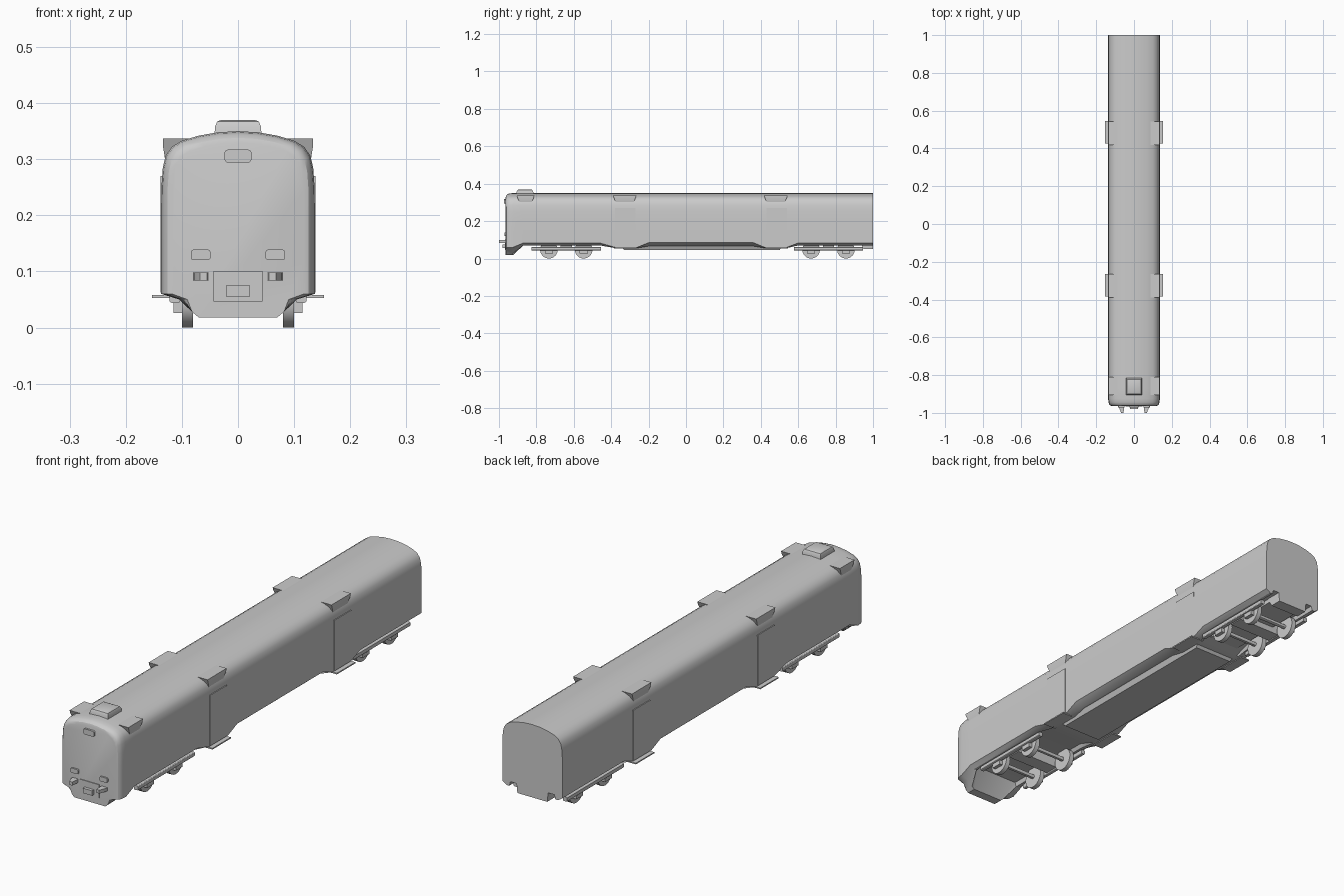
import bpy, bmesh, math
from mathutils import Matrix

if "Cube" in bpy.data.objects:
    bpy.data.objects.remove(bpy.data.objects["Cube"])

grey = bpy.data.materials.new("plain_grey")
grey.diffuse_color = (0.6, 0.6, 0.6, 1)
grey.use_nodes = True
grey.node_tree.nodes["Principled BSDF"].inputs["Base Color"].default_value = grey.diffuse_color


def finish(name, bm, angle=30):
    bmesh.ops.recalc_face_normals(bm, faces=bm.faces)
    me = bpy.data.meshes.new(name)
    bm.to_mesh(me)
    bm.free()
    ob = bpy.data.objects.new(name, me)
    bpy.context.collection.objects.link(ob)
    me.materials.append(grey)
    bpy.ops.object.select_all(action='DESELECT')
    ob.select_set(True)
    bpy.context.view_layer.objects.active = ob
    bpy.ops.object.shade_smooth_by_angle(angle=math.radians(angle))
    return ob


def loft(name, rings, angle=30):
    """Skin a list of closed rings and cap both ends."""
    bm = bmesh.new()
    vs = [[bm.verts.new(p) for p in r] for r in rings]
    n = len(rings[0])
    for a, b in zip(vs, vs[1:]):
        for i in range(n):
            j = (i + 1) % n
            bm.faces.new((a[i], a[j], b[j], b[i]))
    bm.faces.new(vs[0])
    bm.faces.new(vs[-1])
    return finish(name, bm, angle)


def box(name, x, y, z, bevel=0, axis=None):
    """Box from ranges; optionally round the edges running along one axis."""
    bm = bmesh.new()
    bmesh.ops.create_cube(bm, size=1)
    for v in bm.verts:
        v.co = [(r[0] + r[1]) / 2 + c * (r[1] - r[0]) for r, c in zip((x, y, z), v.co)]
    if bevel:
        ed = [e for e in bm.edges if axis is None or
              abs((e.verts[0].co - e.verts[1].co).normalized()[axis]) > 0.9]
        bmesh.ops.bevel(bm, geom=ed, offset=bevel, segments=3, affect='EDGES', profile=0.5)
    return finish(name, bm)


def rect(x0, x1, y0, y1, z):
    return [(x0, y0, z), (x1, y0, z), (x1, y1, z), (x0, y1, z)]


# Car body: one roof profile, with the underside changing along the length
top = [(.137, .12), (.137, .2), (.1365, .25), (.134, .285), (.129, .306), (.118, .322),
       (.1, .333), (.07, .342), (.035, .348), (0, .35)]
plow = [(.07, .018), (.082, .028), (.105, .05), (.137, .06)]
bogie = [(.1, .088), (.105, .07), (.118, .07), (.137, .083)]
door = [(.09, .056), (.1, .056), (.115, .056), (.137, .06)]
mid = [(.09, .066), (.1, .066), (.105, .066), (.137, .085)]


def section(y, under, s=1.0):
    half = [(x * s if z > .04 else x, z if z < .2 else .2 + (z - .2) * s) for x, z in under + top]
    return [(x, y, z) for x, z in half] + [(-x, y, z) for x, z in reversed(half[:-1])]


loft("car_body", [section(-.964, plow, .86), section(-.961, plow, .92), section(-.954, plow, .96),
                  section(-.944, plow, .985), section(-.925, plow), section(-.87, bogie),
                  section(-.46, bogie), section(-.38, door), section(-.26, door),
                  section(-.2, mid), section(.36, mid), section(.42, door), section(.54, door),
                  section(.6, bogie), section(1, bogie)])

# Underfloor equipment box and rear centre block
loft("underfloor_box", [rect(-.1, .1, -.35, .52, .07), rect(-.088, .088, -.33, .5, .045)])
loft("rear_block", [rect(-.072, .072, .93, 1, .09), rect(-.068, .068, .95, 1, .05)])
box("rear_floor", (-.07, .07), (.55, 1), (.07, .1))

# Roof lamp housing
loft("roof_lamp", [rect(-.042, .042, -.907, -.815, .34), rect(-.041, .041, -.905, -.817, .358),
                   rect(-.037, .037, -.9, -.822, .367), rect(-.03, .03, -.893, -.829, .37)], 25)

# Doors, door steps and canopies
for s in (-1, 1):
    for y0 in (-.385, .425):
        box("side_door", sorted((s * .125, s * .1385)), (y0 + .005, y0 + .115), (.062, .27))
        box("door_step", sorted((s * .11, s * .153)), (y0, y0 + .12), (.053, .058))
    for y0, y1 in ((-.905, -.81), (-.39, -.265), (.417, .543)):
        loft("door_canopy", [
            [(s * .085, y0, .337), (s * .134, y0, .337), (s * .134, y0 + .004, .325), (s * .13, y0 + .015, .3)],
            [(s * .085, y1, .337), (s * .134, y1, .337), (s * .134, y1 - .004, .325), (s * .13, y1 - .015, .3)]], 15)

# Front lamps, coupling plate and coupler
box("top_headlamp", (-.024, .024), (-.972, -.95), (.294, .317), .006, 1)
box("coupling_plate", (-.044, .044), (-.967, -.95), (.046, .101))
box("coupler", (-.021, .021), (-.98, -.95), (.055, .075))
for s in (-1, 1):
    box("lower_lamp", sorted((s * .049, s * .084)), (-.971, -.95), (.12, .139), .005, 1)
    # Buffer arm tapering forward
    loft("buffer_arm", [[(s * x, y, z) for x, z in ((a, .084), (b, .084), (b, .098), (a, .098))]
                        for y, a, b in ((-.95, .053, .081), (-.975, .053, .078), (-1, .055, .068))])

# Bogies
for yc in (-.64, .762):
    box("bogie_beam", (-.1, .1), (yc - .03, yc + .03), (.045, .09))
    for s in (-1, 1):
        box("bogie_frame", sorted((s * .103, s * .122)), (yc - .185, yc + .185), (.044, .062), .004, 1)
    for dy in (-.093, .093):
        y = yc + dy
        for name, r, x0, x1 in (("wheel", .047, .08, .1), ("hub", .018, .1, .108)):
            for s in (-1, 1):
                bm = bmesh.new()
                bmesh.ops.create_cone(bm, cap_ends=True, segments=24, radius1=r, radius2=r, depth=x1 - x0,
                                      matrix=Matrix.Translation((s * (x0 + x1) / 2, y, .047)) @ Matrix.Rotation(math.pi / 2, 4, 'Y'))
                finish(name, bm)
        box("axle", (-.08, .08), (y - .008, y + .008), (.039, .055), .005, 0)
        for s in (-1, 1):
            box("axle_box", sorted((s * .1, s * .115)), (y - .022, y + .022), (.026, .05))
